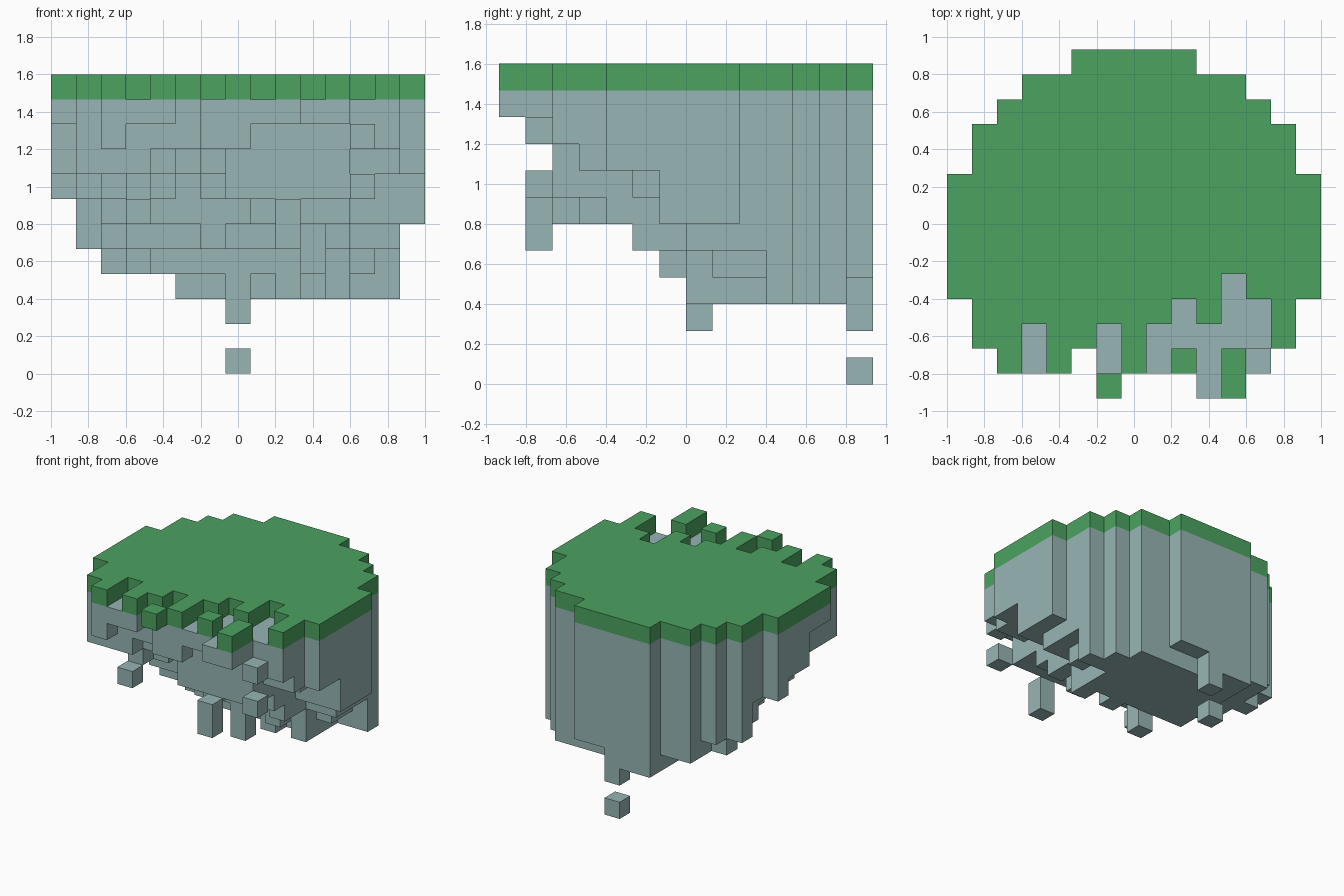
import bpy, bmesh

cube = bpy.data.objects.get("Cube")
if cube:
    bpy.data.objects.remove(cube, do_unlink=True)

U = 2 / 15                       # edge length of one block
NX, NY, TOP = 15, 14, 11         # block counts; TOP is the grass layer


def material(name, rgb):
    m = bpy.data.materials.new(name)
    m.use_nodes = True
    col = (*rgb, 1)
    m.diffuse_color = col
    bsdf = next(n for n in m.node_tree.nodes if n.type == 'BSDF_PRINCIPLED')
    bsdf.inputs["Base Color"].default_value = col
    bsdf.inputs["Roughness"].default_value = 0.9
    return m


def block_object(name, cells, solid, mat):
    """Mesh the exposed sides of a set of blocks and merge flat areas."""
    bm = bmesh.new()
    verts = {}

    def vert(p):
        if p not in verts:
            verts[p] = bm.verts.new(((p[0] - NX / 2) * U, (p[1] - NY / 2) * U, p[2] * U))
        return verts[p]

    for c in sorted(cells):
        for axis in range(3):
            for side in (0, 1):
                n = list(c)
                n[axis] += 2 * side - 1
                if tuple(n) in solid:
                    continue
                a, b = (axis + 1) % 3, (axis + 2) % 3
                ring = []
                for da, db in ((0, 0), (1, 0), (1, 1), (0, 1)):
                    p = list(c)
                    p[axis] += side
                    p[a] += da
                    p[b] += db
                    ring.append(vert(tuple(p)))
                bm.faces.new(ring if side else ring[::-1])
    bmesh.ops.dissolve_limit(bm, angle_limit=0.01, verts=bm.verts[:], edges=bm.edges[:])
    me = bpy.data.meshes.new(name)
    bm.to_mesh(me)
    bm.free()
    me.materials.append(mat)
    ob = bpy.data.objects.new(name, me)
    bpy.context.collection.objects.link(ob)
    return ob


# Island outline: first and last block of each row, front to back
rows = [(6, 11), (2, 12), (1, 13), (1, 13)] + [(0, 14)] * 5 + \
       [(1, 13), (1, 13), (2, 12), (3, 11), (5, 9)]
plan = {(i, j) for j, (a, b) in enumerate(rows) for i in range(a, b + 1)}
plan -= {(7, 0), (8, 0), (9, 0), (5, 1)}

# Columns at the crumbling front edge that have lost their grass: x -> rows
bare_rows = {3: (1, 2), 6: (1, 2), 8: (1, 2), 9: (2, 3),
             10: (0, 1, 2), 11: (2, 3, 4), 12: (1, 2, 3)}
bare = {(i, j) for i, js in bare_rows.items() for j in js}

# Underside: lowest block by row and by column, whichever is higher
row_floor = [10, 10, 8, 7, 7, 6, 5, 4, 3, 3, 3, 3, 3, 3]
col_floor = [7, 5, 4, 4, 4, 3, 3, 3, 3, 3, 3, 3, 3, 3, 6]
floor = {(i, j): max(row_floor[j], col_floor[i]) for i, j in plan}


def set_column(i, first, floors):
    """Set the floors of one column of blocks, going back from row first."""
    for j, f in enumerate(floors, first):
        floor[i, j] = f


# Broken front wall
for i, f in enumerate((8, 8, 8, 9, 9, 9, 7, 7, 7, 7, 7, 9, 9), 1):
    floor[i, 2] = f
floor.update({(i, 1): 9 for i in (2, 6, 7)})
floor.update({(6, 0): TOP, (12, 1): TOP})
# Stepped right flank, rising towards the front
set_column(0, 4, (10, 10, 8, 8, 7))
set_column(1, 3, (8, 8, 8, 7, 7, 7, 7, 5))
set_column(2, 3, (8, 7, 7, 6, 6, 5, 5, 4, 5))
set_column(3, 3, (7, 7, 6, 5, 5))
# Hollow in the front, right of the middle
set_column(4, 3, (8, 7))
set_column(5, 3, (9, 8))
set_column(6, 3, (8, 7, 5))
# Stepped left flank
set_column(11, 3, (7, 6, 5))
set_column(12, 3, (8, 8, 7, 6, 5, 4, 4))
set_column(13, 3, (8, 8, 8, 6, 5, 5, 5))
set_column(14, 4, (8, 8))
# Back notch and hanging nubs
floor.update({(8, 13): 4, (9, 13): 4, (7, 7): 2, (7, 13): 2, (8, 3): 6, (10, 4): 6,
              (10, 6): 4, (9, 7): 3, (11, 7): 3})

grass = {(i, j, TOP) for i, j in plan - bare}
stone = {(i, j, k) for (i, j), f in floor.items() for k in range(f, TOP)}
# Loose stones floating beside the island
loose = {"loose_stone_back": [(7, 13, 0)],
         "loose_stone_right": [(3, 2, 6)],
         "loose_stone_upper": [(12, 1, 9)],
         "loose_stone_lower": [(12, 1, 7)],
         "loose_pillar": [(9, 1, 5), (9, 1, 6)]}

green = material("grass green", (0.072, 0.365, 0.117))
grey = material("stone grey", (0.31, 0.46, 0.46))
solid = grass | stone
block_object("grass_layer", grass, solid, green)
block_object("rock_body", stone, solid, grey)
for name, cells in loose.items():
    block_object(name, cells, set(cells), grey)
